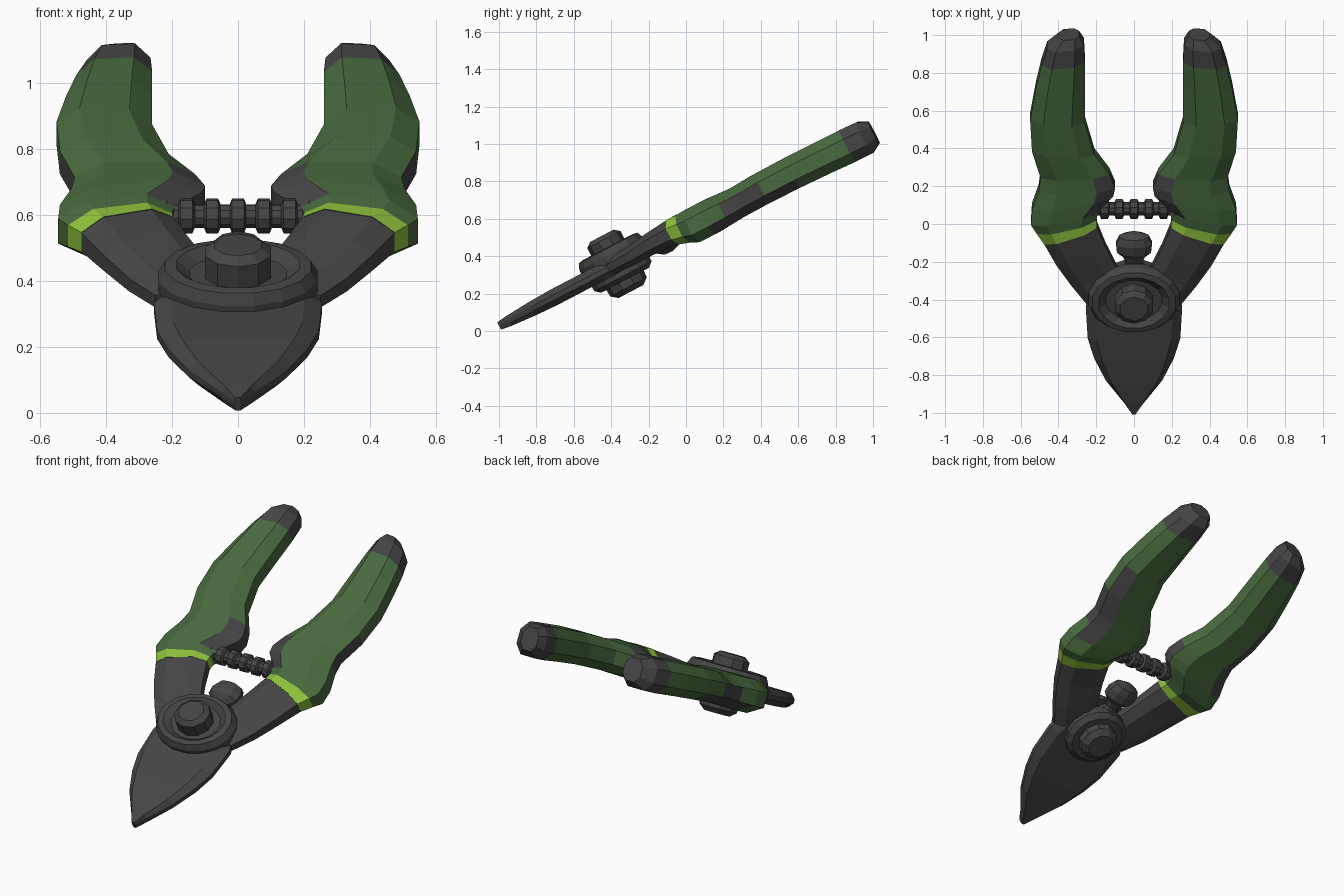
import bpy, bmesh, math
from mathutils import Matrix, Vector

if "Cube" in bpy.data.objects:
    bpy.data.objects.remove(bpy.data.objects["Cube"])

# The tool is modelled flat (x across, y along, z thickness), then tilted
TILT = Matrix.Translation((0, 0, 0.555)) @ Matrix.Rotation(math.radians(27.6), 4, 'X')


def material(name, rgb):
    m = bpy.data.materials.new(name)
    m.diffuse_color = (*rgb, 1)
    m.use_nodes = True
    m.node_tree.nodes["Principled BSDF"].inputs["Base Color"].default_value = m.diffuse_color
    return m


DARK = material("dark_grey", (0.06, 0.06, 0.06))
GREEN = material("grip_green", (0.065, 0.145, 0.048))
LIME = material("lime_band", (0.27, 0.55, 0.045))
MATS = [DARK, GREEN, LIME]


def skin(name, rings, rule=lambda seg, k: 0):
    """Skin a list of closed rings; rule(segment, side) gives the colour."""
    bm = bmesh.new()
    rows = [[bm.verts.new(p) for p in r] for r in rings]
    n = len(rows[0])
    for s in range(len(rows) - 1):
        for k in range(n):
            f = bm.faces.new((rows[s][k], rows[s][(k + 1) % n],
                              rows[s + 1][(k + 1) % n], rows[s + 1][k]))
            f.material_index = rule(s, k)
    for row in (rows[0], rows[-1]):
        bm.faces.new(row)
    bmesh.ops.recalc_face_normals(bm, faces=bm.faces)
    me = bpy.data.meshes.new(name)
    bm.to_mesh(me)
    bm.free()
    for m in MATS:
        me.materials.append(m)
    ob = bpy.data.objects.new(name, me)
    bpy.context.collection.objects.link(ob)
    ob.matrix_world = TILT
    return ob


def section(xi, vi, xo, vo, c, h, side=1, inset=0.24, edge=0.45):
    """Eight-sided section between an inner and an outer point."""
    shape = [(0, -edge), (0, edge), (inset, 1), (1 - inset, 1),
             (1, edge), (1, -edge), (1 - inset, -1), (inset, -1)]
    return [Vector((side * (xi + t * (xo - xi)), vi + t * (vo - vi), c + s * h))
            for t, s in shape]


def lathe(name, profile, axis, centre, scale, n=12):
    """Turn (radius, position) points around an axis."""
    rings = []
    for r, p in profile:
        ring = []
        for i in range(n):
            a = 2 * math.pi * (i + 0.5) / n
            co = [r * math.cos(a), r * math.sin(a)]
            co.insert(axis, p)
            ring.append(Vector([c + q * s for c, q, s in zip(centre, co, scale)]))
        rings.append(ring)
    return skin(name, rings)


# Stations: inner x, inner y, outer x, outer y, mid height, half thickness
ARM = [(0.00, -0.44, 0.25, -0.47, 0.00, 0.045),
       (0.08, -0.28, 0.33, -0.36, 0.00, 0.050),
       (0.15, -0.12, 0.41, -0.23, 0.01, 0.060),
       (0.195, 0.00, 0.475, -0.10, 0.01, 0.072)]
GRIP = [(0.195, 0.00, 0.475, -0.10, 0.01, 0.074),
        (0.20, 0.04, 0.515, -0.04, 0.00, 0.082),
        (0.19, 0.09, 0.545, 0.01, -0.01, 0.095),
        (0.11, 0.18, 0.54, 0.10, -0.01, 0.095),
        (0.10, 0.23, 0.505, 0.21, -0.01, 0.09),
        (0.13, 0.31, 0.495, 0.29, -0.01, 0.085),
        (0.21, 0.43, 0.54, 0.45, -0.005, 0.088),
        (0.26, 0.62, 0.55, 0.64, -0.005, 0.09),
        (0.26, 0.82, 0.52, 0.82, -0.01, 0.092),
        (0.26, 0.98, 0.49, 0.96, -0.015, 0.095),
        (0.265, 1.08, 0.46, 1.06, -0.018, 0.093),
        (0.29, 1.13, 0.40, 1.12, -0.015, 0.065)]


def grip_colour(seg, k):
    if seg == 0:
        return 2                                   # lime band
    if seg >= 9:
        return 0                                   # dark end cap
    if k in (0, 1) and 2 <= seg <= 4:
        return 0                                   # thumb stop on inner side
    if (k == 5 and 3 <= seg <= 6) or (k == 4 and 4 <= seg <= 5):
        return 0                                   # outer underside inlay
    return 1


# Arms and grips, mirrored
for label, side in (("right", 1), ("left", -1)):
    skin("arm_" + label, [section(*s, side=side) for s in ARM])
    skin("grip_" + label, [section(*s, side=side) for s in GRIP], grip_colour)

# Blade: half width, position along the tool, half thickness
BLADE = [(0.20, -0.34, 0.040), (0.255, -0.50, 0.045), (0.245, -0.68, 0.045),
         (0.21, -0.80, 0.045), (0.15, -0.93, 0.040), (0.05, -1.07, 0.030),
         (0.010, -1.13, 0.022)]
skin("blade", [section(-x, v, x, v, -0.005, h, inset=0.1, edge=0.3)
               for x, v, h in BLADE])

# Pivot: dished washer and bolt head on top, smaller ones below
PIVOT = (0, -0.42, 0)
lathe("pivot_washer_top", [(0.245, 0.02), (0.245, 0.06), (0.225, 0.095),
                           (0.19, 0.10), (0.15, 0.07), (0.02, 0.07)],
      2, PIVOT, (1, 0.8, 1), 16)
lathe("pivot_bolt_top", [(0.105, 0.05), (0.105, 0.145), (0.075, 0.168)],
      2, PIVOT, (1, 0.95, 1), 10)
lathe("pivot_washer_bottom", [(0.18, -0.02), (0.18, -0.075), (0.15, -0.10)],
      2, PIVOT, (1, 0.98, 1), 16)
lathe("pivot_bolt_bottom", [(0.115, -0.08), (0.11, -0.14), (0.075, -0.168)],
      2, PIVOT, (1, 1, 1), 10)

# Locking knob behind the pivot
lathe("lock_knob", [(0.08, -0.33), (0.07, -0.27), (0.045, -0.235), (0.06, -0.20),
                    (0.095, -0.17), (0.10, -0.12), (0.08, -0.08), (0.03, -0.06)],
      1, (0, 0, -0.015), (1, 1, 0.65), 10)

# Ribbed spring between the grips
ribs = []
for i in range(-3, 4):
    x = i * 0.078
    ribs += [(0.036, x - 0.025), (0.053, x - 0.018), (0.053, x + 0.018), (0.036, x + 0.025)]
lathe("spring", ribs, 0, (0, 0.09, 0), (1, 1, 1), 10)
